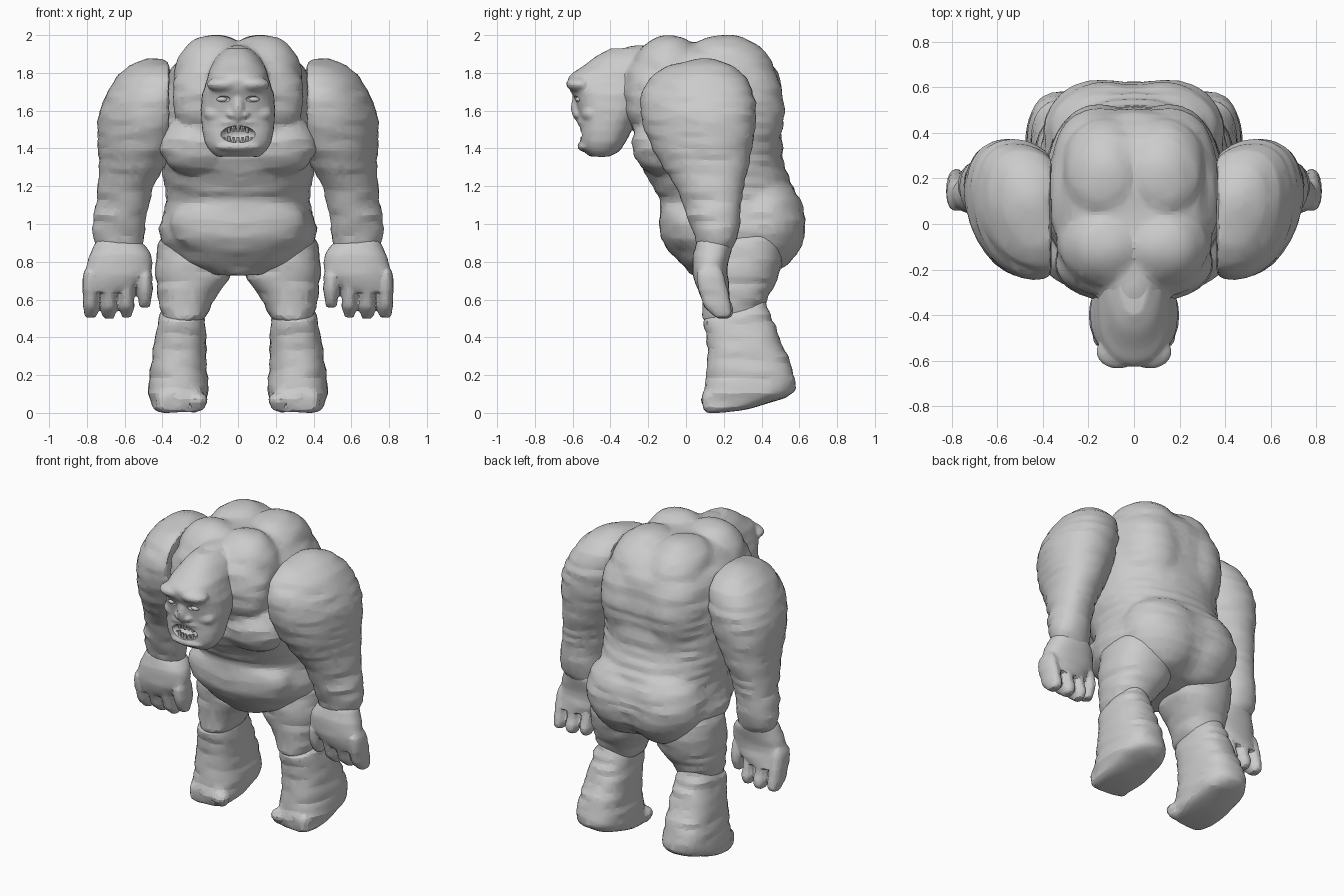
import bpy, bmesh, math
from mathutils import Vector, Matrix, noise

if "Cube" in bpy.data.objects:
    bpy.data.objects.remove(bpy.data.objects["Cube"])

hide = bpy.data.materials.new("grey hide")
hide.use_nodes = True
GREY = (0.6, 0.6, 0.6, 1)
hide.diffuse_color = GREY
hide.node_tree.nodes["Principled BSDF"].inputs["Base Color"].default_value = GREY


def spline(a, b, c, d, t):
    return b + 0.5 * t * (c - a + t * (2 * a - 5 * b + 4 * c - d + t * (3 * (b - c) + d - a)))


def loft(bm, rows, power=2.3, steps=4, sides=28, skew=0):
    """Closed skin over level rounded sections: z, left x, right x, front y, back y."""
    rows = [Vector(r) for r in rows]
    last = len(rows) - 1
    dense = []
    for i in range(last):
        a, b, c, d = rows[max(i - 1, 0)], rows[i], rows[i + 1], rows[min(i + 2, last)]
        dense += [spline(a, b, c, d, s / steps) for s in range(steps)]
    dense.append(rows[last])
    rings = []
    for z, x0, x1, y0, y1 in dense:
        ring = []
        for k in range(sides):
            t = math.tau * k / sides
            u, v = math.cos(t), math.sin(t)
            u = math.copysign(abs(u) ** (2 / power), u)
            v = math.copysign(abs(v) ** (2 / power), v)
            dy = v * (y1 - y0) / 2
            ring.append(bm.verts.new(((x0 + x1 + u * (x1 - x0)) / 2 + skew * dy, (y0 + y1) / 2 + dy, z)))
        rings.append(ring)
    for low, high in zip(rings, rings[1:]):
        for k in range(sides):
            n = (k + 1) % sides
            bm.faces.new((low[k], low[n], high[n], high[k]))
    bm.faces.new(rings[0][::-1])
    bm.faces.new(rings[-1])


def centred(rows):
    return [(z, -w, w, y0, y1) for z, w, y0, y1 in rows]


def ball(bm, centre, radii, tilt=0, both=False):
    """Ellipsoid, tilted about x, with a twin across the middle if both is set."""
    for side in ((1, -1) if both else (1,)):
        place = Vector((centre[0] * side, centre[1], centre[2]))
        m = Matrix.Translation(place) @ Matrix.Rotation(math.radians(tilt), 4, "X") @ Matrix.Diagonal((*radii, 1))
        bmesh.ops.create_uvsphere(bm, u_segments=24, v_segments=16, radius=1, matrix=m)


def finish(bm, name, voxel=0.016, smooth=3, wrinkle=0.009, keep=0.2, mirror=False):
    """Fuse the masses, add horizontal skin wrinkles and thin out the mesh."""
    mesh = bpy.data.meshes.new(name)
    bm.to_mesh(mesh)
    bm.free()
    obj = bpy.data.objects.new(name, mesh)
    bpy.context.collection.objects.link(obj)

    def bake():
        graph = bpy.context.evaluated_depsgraph_get()
        baked = bpy.data.meshes.new_from_object(obj.evaluated_get(graph))
        obj.modifiers.clear()
        obj.data = baked

    fuse = obj.modifiers.new("fuse", "REMESH")
    fuse.mode = "VOXEL"
    fuse.voxel_size = voxel
    soft = obj.modifiers.new("soften", "SMOOTH")
    soft.iterations = smooth
    bake()
    normals = [v.normal.copy() for v in obj.data.vertices]
    for v, n in zip(obj.data.vertices, normals):
        p = Vector((abs(v.co.x) * 5, v.co.y * 5, v.co.z * 24))
        v.co += n * noise.noise(p) * wrinkle
    thin = obj.modifiers.new("thin", "DECIMATE")
    thin.ratio = keep
    bake()
    obj.data.materials.clear()
    obj.data.materials.append(hide)
    bpy.ops.object.select_all(action="DESELECT")
    obj.select_set(True)
    bpy.context.view_layer.objects.active = obj
    bpy.ops.object.shade_smooth_by_angle(angle=math.radians(16))
    if mirror:
        obj.name = "left_" + name
        twin = obj.copy()
        twin.name = "right_" + name
        twin.data = obj.data.copy()
        twin.data.transform(Matrix.Diagonal((-1, 1, 1, 1)))
        twin.data.flip_normals()
        bpy.context.collection.objects.link(twin)
    return obj


# Torso: barrel, back humps, neck and its shoulder slopes, chest, belly and rump
bm = bmesh.new()
loft(bm, centred([
    (0.73, 0.16, 0.03, 0.36), (0.78, 0.29, -0.02, 0.5), (0.85, 0.375, -0.07, 0.575),
    (0.95, 0.42, -0.115, 0.62), (1.05, 0.4, -0.13, 0.62), (1.13, 0.38, -0.14, 0.595),
    (1.22, 0.395, -0.19, 0.555), (1.35, 0.41, -0.255, 0.515), (1.5, 0.41, -0.26, 0.51),
    (1.65, 0.4, -0.25, 0.515), (1.8, 0.365, -0.24, 0.485), (1.89, 0.3, -0.2, 0.42),
    (1.94, 0.21, -0.16, 0.35), (1.965, 0.1, -0.1, 0.29)]), 2.2)
ball(bm, (0.12, 0.21, 1.79), (0.21, 0.26, 0.213), both=True)
ball(bm, (0.12, -0.09, 1.79), (0.22, 0.2, 0.213), both=True)
ball(bm, (0.15, 0.28, 1.6), (0.22, 0.245, 0.33), both=True)
ball(bm, (0, -0.25, 1.72), (0.17, 0.26, 0.225), tilt=8)
ball(bm, (0.13, -0.17, 1.68), (0.22, 0.16, 0.25), both=True)
ball(bm, (0.2, -0.12, 1.42), (0.22, 0.165, 0.17), both=True)
ball(bm, (0, 0.02, 1), (0.36, 0.165, 0.2))
ball(bm, (0.13, 0.41, 1), (0.27, 0.225, 0.26), both=True)
finish(bm, "torso", smooth=7)

# Head with sloping crown, brow, cheeks, nose and open jaw
bm = bmesh.new()
loft(bm, centred([
    (1.355, 0.11, -0.51, -0.4), (1.4, 0.16, -0.55, -0.34), (1.47, 0.185, -0.565, -0.3),
    (1.56, 0.195, -0.565, -0.25), (1.65, 0.195, -0.585, -0.2), (1.72, 0.18, -0.62, -0.15),
    (1.78, 0.162, -0.62, -0.1), (1.83, 0.145, -0.555, -0.05), (1.88, 0.12, -0.485, 0), (1.93, 0.065, -0.4, 0.03)]), 2.4)
ball(bm, (0.07, -0.56, 1.74), (0.095, 0.075, 0.045), both=True)
ball(bm, (0, -0.565, 1.62), (0.035, 0.045, 0.08))
ball(bm, (0.03, -0.57, 1.58), (0.03, 0.025, 0.02), both=True)
ball(bm, (0.11, -0.5, 1.585), (0.07, 0.05, 0.05), both=True)
ball(bm, (0, -0.525, 1.54), (0.12, 0.05, 0.03))
ball(bm, (0, -0.525, 1.41), (0.12, 0.05, 0.03))
head = finish(bm, "head", voxel=0.01, smooth=4, wrinkle=0.004, keep=0.3)

# Mouth hollow and eye sockets
bm = bmesh.new()
ball(bm, (0, -0.57, 1.475), (0.095, 0.07, 0.045))
ball(bm, (0.085, -0.595, 1.66), (0.045, 0.03, 0.02), both=True)
mesh = bpy.data.meshes.new("hollows")
bm.to_mesh(mesh)
bm.free()
hollows = bpy.data.objects.new("face_hollows", mesh)
bpy.context.collection.objects.link(hollows)
hollows.hide_render = True
hollows.hide_set(True)
cut = head.modifiers.new("hollows", "BOOLEAN")
cut.operation = "DIFFERENCE"
cut.object = hollows

# Teeth and eyes
bm = bmesh.new()
for i in range(-3, 4):
    size = 0.05 if abs(i) == 2 else 0.035
    for z, turn in ((1.508, math.pi), (1.442, 0)):
        m = Matrix.Translation((i * 0.024, -0.55 + abs(i) * 0.006, z)) @ Matrix.Rotation(turn, 4, "X")
        bmesh.ops.create_cone(bm, cap_ends=True, segments=6, radius1=0.013, radius2=0.008, depth=size, matrix=m)
ball(bm, (0.085, -0.565, 1.66), (0.028, 0.02, 0.014), both=True)
mesh = bpy.data.meshes.new("teeth_and_eyes")
bm.to_mesh(mesh)
bm.free()
mesh.materials.append(hide)
bpy.context.collection.objects.link(bpy.data.objects.new("teeth_and_eyes", mesh))

# Arms from shoulder to wrist, shoulders turned forward and flat against the torso
bm = bmesh.new()
loft(bm, [
    (0.86, 0.52, 0.74, 0.07, 0.24), (0.92, 0.5, 0.765, 0.05, 0.27), (1.02, 0.49, 0.765, 0.01, 0.29),
    (1.14, 0.47, 0.745, -0.03, 0.3), (1.25, 0.42, 0.735, -0.09, 0.32), (1.4, 0.34, 0.735, -0.18, 0.35),
    (1.55, 0.28, 0.735, -0.235, 0.37), (1.67, 0.25, 0.7, -0.24, 0.365), (1.76, 0.25, 0.65, -0.2, 0.33),
    (1.82, 0.28, 0.6, -0.13, 0.27), (1.855, 0.34, 0.54, -0.04, 0.21), (1.875, 0.41, 0.48, 0.06, 0.14)], 2.1, skew=0.16)
for v in bm.verts:
    v.co.x = max(v.co.x, 0.365)
finish(bm, "arm", mirror=True)

# Hands with thumb and three fingers
bm = bmesh.new()
loft(bm, [
    (0.64, 0.55, 0.815, 0.07, 0.23), (0.7, 0.49, 0.81, 0.045, 0.225), (0.77, 0.455, 0.805, 0.035, 0.22),
    (0.85, 0.465, 0.78, 0.04, 0.24), (0.91, 0.52, 0.75, 0.06, 0.25)])
for tip, left, right, lean in ((0.56, 0.452, 0.535, 0), (0.505, 0.548, 0.63, 0.04), (0.5, 0.64, 0.728, 0.05), (0.505, 0.738, 0.822, 0.04)):
    mid = (left + right) / 2
    loft(bm, [
        (tip, mid - 0.025, mid + 0.025, 0.12 + lean, 0.18 + lean),
        (tip + 0.025, left + 0.008, right - 0.008, 0.09 + lean, 0.2 + lean),
        (tip + 0.08, left, right, 0.065 + lean / 2, 0.215 + lean / 2),
        (0.72, left, right, 0.055, 0.205), (0.77, left + 0.02, right - 0.02, 0.08, 0.18)], sides=14)
finish(bm, "hand", voxel=0.01, smooth=2, wrinkle=0.005, mirror=True)

# Thighs
bm = bmesh.new()
loft(bm, [
    (0.47, 0.21, 0.37, 0.12, 0.34), (0.51, 0.17, 0.4, 0.085, 0.39), (0.6, 0.125, 0.42, 0.085, 0.43),
    (0.7, 0.05, 0.435, 0.07, 0.48), (0.8, 0.02, 0.435, 0.06, 0.51), (0.92, 0.04, 0.415, 0.08, 0.51), (1, 0.1, 0.35, 0.15, 0.45)])
finish(bm, "thigh", mirror=True)

# Lower legs, higher behind the knee, with heavy tilted feet and toe lumps
bm = bmesh.new()
loft(bm, [
    (0, 0.22, 0.4, 0.1, 0.2), (0.03, 0.18, 0.45, 0.09, 0.36), (0.08, 0.16, 0.47, 0.09, 0.53),
    (0.14, 0.155, 0.475, 0.1, 0.58), (0.22, 0.165, 0.465, 0.105, 0.57), (0.34, 0.165, 0.45, 0.115, 0.52),
    (0.45, 0.17, 0.43, 0.1, 0.475), (0.5, 0.175, 0.42, 0.1, 0.455), (0.55, 0.2, 0.4, 0.22, 0.435), (0.6, 0.25, 0.35, 0.33, 0.415)], 2.5)
for x in (0.215, 0.3, 0.385):
    ball(bm, (x, 0.135, 0.06), (0.055, 0.055, 0.055))
finish(bm, "lower_leg", mirror=True)
